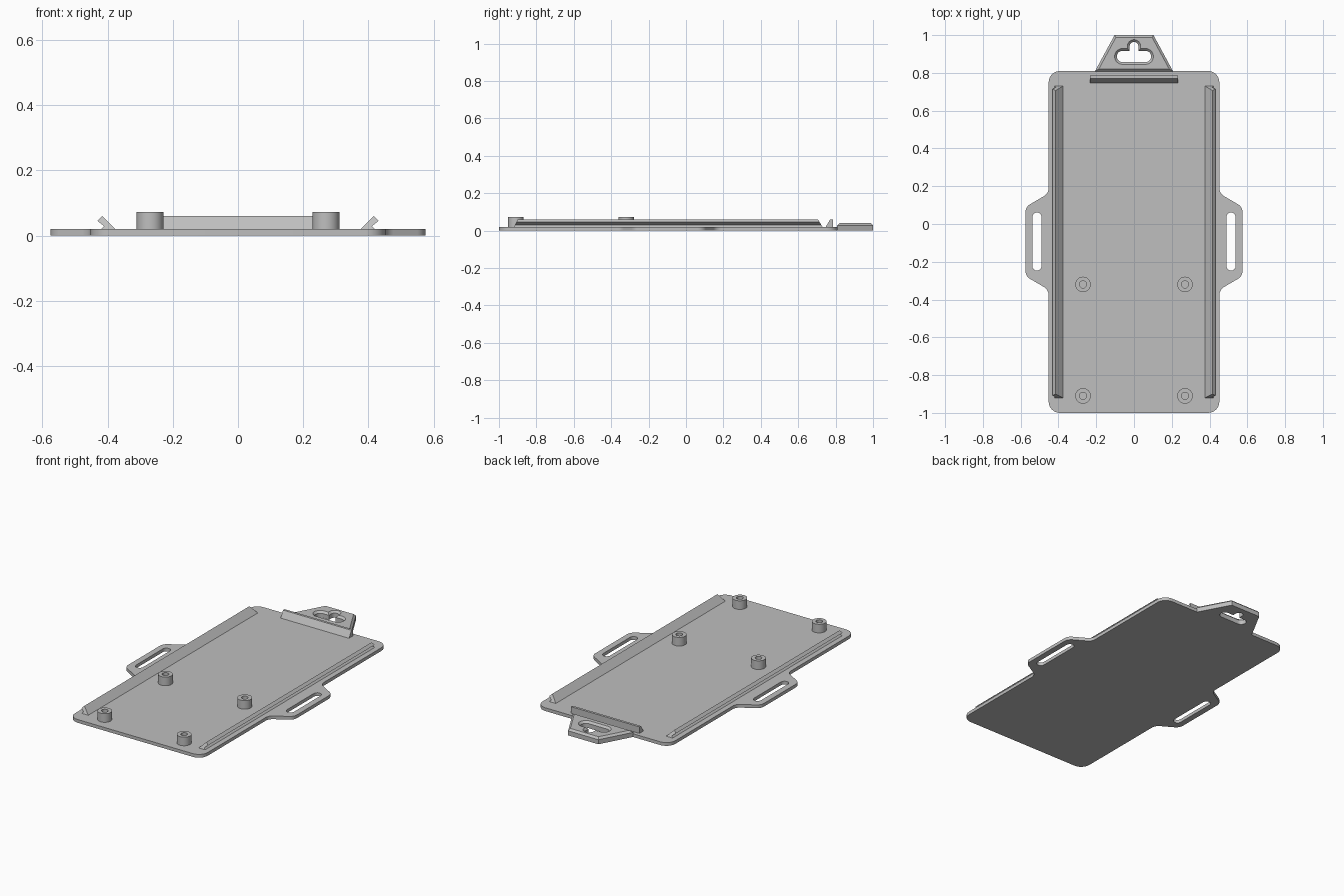
import bpy, bmesh
from math import cos, sin, pi, radians
from mathutils import Vector

cube = bpy.data.objects.get("Cube")
if cube:
    bpy.data.objects.remove(cube)

grey = bpy.data.materials.new("light grey plastic")
grey.use_nodes = True
color = (0.52, 0.52, 0.52, 1)
grey.diffuse_color = color
grey.node_tree.nodes["Principled BSDF"].inputs["Base Color"].default_value = color


def loft(name, rings):
    """Solid skinned through rings of equal point count, capped at both ends."""
    bm = bmesh.new()
    loops = [[bm.verts.new(p) for p in ring] for ring in rings]
    n = len(loops[0])
    for a, b in zip(loops, loops[1:]):
        for i in range(n):
            j = (i + 1) % n
            bm.faces.new((a[i], a[j], b[j], b[i]))
    bm.faces.new(loops[0][::-1])
    bm.faces.new(loops[-1])
    bmesh.ops.recalc_face_normals(bm, faces=bm.faces)
    mesh = bpy.data.meshes.new(name)
    bm.to_mesh(mesh)
    bm.free()
    mesh.materials.append(grey)
    obj = bpy.data.objects.new(name, mesh)
    bpy.context.collection.objects.link(obj)
    return obj


def level(points, z):
    return [(x, y, z) for x, y in points]


def rounded(corners, steps=6):
    """Outline from (x, y, radius) corners with each corner filleted."""
    out = []
    for i, (x, y, r) in enumerate(corners):
        p = Vector((x, y))
        u = (Vector(corners[i - 1][:2]) - p).normalized()
        v = (Vector(corners[(i + 1) % len(corners)][:2]) - p).normalized()
        half = u.angle(v) / 2
        center = p + (u + v).normalized() * (r / sin(half))
        start = p + u * (r * cos(half) / sin(half)) - center
        end = p + v * (r * cos(half) / sin(half)) - center
        for k in range(steps + 1):
            d = start.lerp(end, k / steps)
            t = (k / steps - 0.5) * (pi - 2 * half)
            mid = (p - center).normalized()
            side = (end - start).normalized()
            d = mid * (r * cos(t)) + side * (r * sin(t))
            out.append(tuple(center + d))
    return out


def capsule(cx, cy, dx, dy, r, steps=12):
    """Slot outline around the segment from (cx-dx, cy-dy) to (cx+dx, cy+dy)."""
    turn = pi / 2 if dy else 0
    out = []
    for s in (1, -1):
        base = turn - pi / 2 + (0 if s == 1 else pi)
        for k in range(steps + 1):
            a = base + pi * k / steps
            out.append((cx + s * dx + r * cos(a), cy + s * dy + r * sin(a)))
    return out


def cut(target, cutter):
    cutter.hide_render = True
    mod = target.modifiers.new("cut", "BOOLEAN")
    mod.operation = "DIFFERENCE"
    mod.solver = "EXACT"
    mod.object = cutter
    bpy.context.view_layer.objects.active = target
    bpy.ops.object.modifier_apply(modifier=mod.name)
    bpy.data.objects.remove(cutter)


def smooth(obj):
    bpy.ops.object.select_all(action="DESELECT")
    obj.select_set(True)
    bpy.context.view_layer.objects.active = obj
    bpy.ops.object.shade_smooth_by_angle(angle=radians(32))


# Base plate with a strap ear on each side
W, TOP = 0.452, 0.02
ear_y = -0.093
right = [(W, -1, 0.06), (W, ear_y - 0.255, 0.05), (0.575, ear_y - 0.183, 0.05),
         (0.575, ear_y + 0.183, 0.05), (W, ear_y + 0.255, 0.05), (W, 0.81, 0.06)]
outline = rounded(right + [(-x, y, r) for x, y, r in reversed(right)])
plate = loft("base_plate", [level(outline, 0), level(outline, TOP)])
for s in (1, -1):
    slot = capsule(s * 0.514, ear_y, 0, 0.13, 0.024)
    cut(plate, loft("strap_slot", [level(slot, -0.05), level(slot, 0.1)]))
smooth(plate)

# Hooked side rails with sloping ends
hook = [(0.376, TOP), (0.416, 0.06), (0.431, 0.045), (0.411, 0.029),
        (0.42, TOP), (0.42, 0.015), (0.376, 0.015)]
for s, side in ((1, "left"), (-1, "right")):
    loft(side + "_rail", [[(s * x, -0.92 + 0.5 * (z - TOP), z) for x, z in hook],
                          [(s * x, 0.73 - 0.6 * (z - TOP), z) for x, z in hook]])

# Wedge-shaped end stop
wedge = [(0.747, 0.015), (0.747, TOP), (0.771, 0.06), (0.786, 0.06), (0.786, 0.015)]
loft("end_stop", [[(x, y, z) for y, z in wedge] for x in (-0.233, 0.233)])

# Hollow mounting posts
for s, side in ((1, "left"), (-1, "right")):
    for y, place in ((-0.91, "front"), (-0.32, "middle")):
        rings = [level(capsule(s * 0.27, y, 0, 0, r, 16)[:16]
                       + capsule(s * 0.27, y, 0, 0, r, 16)[17:33], z)
                 for r, z in ((0.041, 0.015), (0.041, 0.073), (0.019, 0.073), (0.019, 0.021))]
        smooth(loft(f"{place}_{side}_post", rings))


# Chamfered hanging tab with a keyhole
def trapezoid(inset):
    low, high = 0.207 - 1.7 * inset, 0.103 - 0.6 * inset
    return [(-low, 0.808 + inset), (low, 0.808 + inset), (high, 1 - inset), (-high, 1 - inset)]


tab = loft("hanging_tab", [level(trapezoid(0), 0), level(trapezoid(0), 0.028),
                           level(trapezoid(0.012), 0.04)])
for cx, cy, dx, dy, r in ((0, 0.887, 0.061, 0, 0.03), (0, 0.915, 0, 0.026, 0.023)):
    cut(tab, loft("keyhole", [level(capsule(cx, cy, dx, dy, r + g), z)
                              for g, z in ((0, -0.02), (0, 0.028), (0.012, 0.04), (0.012, 0.06))]))
smooth(tab)
